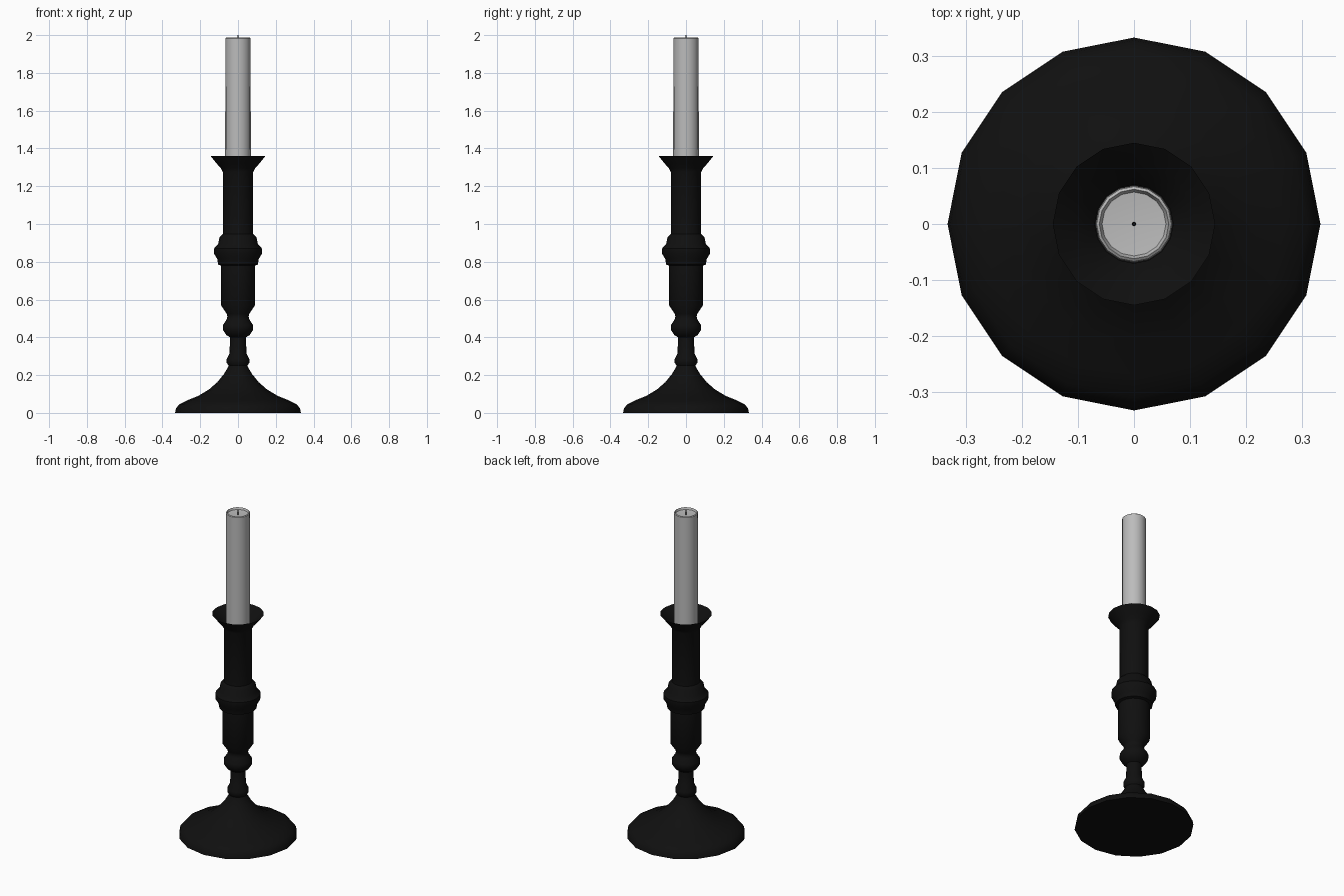
import bpy, bmesh, math

if "Cube" in bpy.data.objects:
    bpy.data.objects.remove(bpy.data.objects["Cube"], do_unlink=True)


def material(name, rgb):
    mat = bpy.data.materials.new(name)
    mat.use_nodes = True
    mat.diffuse_color = (*rgb, 1)
    mat.node_tree.nodes["Principled BSDF"].inputs["Base Color"].default_value = (*rgb, 1)
    return mat


def lathe(name, profile, mat, sides=16, angle=35):
    """Spin (radius, height) points around z; zero radius closes an end."""
    bm = bmesh.new()
    rings = []
    for r, z in profile:
        count = sides if r else 1
        rings.append([bm.verts.new((r * math.cos(math.tau * i / sides),
                                    r * math.sin(math.tau * i / sides), z))
                      for i in range(count)])
    for low, high in zip(rings, rings[1:]):
        for i in range(sides):
            j = (i + 1) % sides
            corners = [low[i % len(low)], low[j % len(low)],
                       high[j % len(high)], high[i % len(high)]]
            bm.faces.new(list(dict.fromkeys(corners)))
    mesh = bpy.data.meshes.new(name)
    bm.to_mesh(mesh)
    bm.free()
    mesh.materials.append(mat)
    obj = bpy.data.objects.new(name, mesh)
    bpy.context.collection.objects.link(obj)
    bpy.ops.object.select_all(action="DESELECT")
    obj.select_set(True)
    bpy.context.view_layer.objects.active = obj
    bpy.ops.object.shade_smooth_by_angle(angle=math.radians(angle))
    return obj


black = material("black metal", (0.005, 0.005, 0.005))
wax = material("pale wax", (0.5, 0.5, 0.5))
char = material("charred wick", (0.004, 0.004, 0.004))

# Holder: domed foot, beaded stem, collar, socket and flared cup
foot = [(0, 0), (0.333, 0), (0.328, 0.025), (0.31, 0.046), (0.27, 0.066),
        (0.21, 0.09), (0.155, 0.123), (0.11, 0.162), (0.075, 0.205), (0.052, 0.243)]
stem = [(0.05, 0.25), (0.06, 0.265), (0.06, 0.285), (0.045, 0.315), (0.042, 0.4),
        (0.062, 0.412), (0.08, 0.44), (0.08, 0.465), (0.06, 0.495), (0.056, 0.51)]
collar = [(0.06, 0.525), (0.089, 0.568), (0.089, 0.78), (0.105, 0.785), (0.11, 0.815),
          (0.127, 0.843), (0.127, 0.87), (0.105, 0.895), (0.098, 0.93), (0.08, 0.948)]
cup = [(0.08, 1.275), (0.09, 1.295), (0.115, 1.322), (0.145, 1.36),
       (0.11, 1.327), (0.085, 1.3), (0.07, 1.28), (0.07, 1.2), (0, 1.2)]
lathe("candlestick", foot + stem + collar + cup, black)

# Candle with a shallow melted hollow on top
lathe("candle", [(0, 1.21), (0.068, 1.21), (0.067, 1.983), (0.062, 1.987),
                 (0.057, 1.975), (0, 1.97)], wax)

# Wick
lathe("wick", [(0, 1.965), (0.004, 1.965), (0.003, 2.0), (0, 2.0)], char, sides=8)
